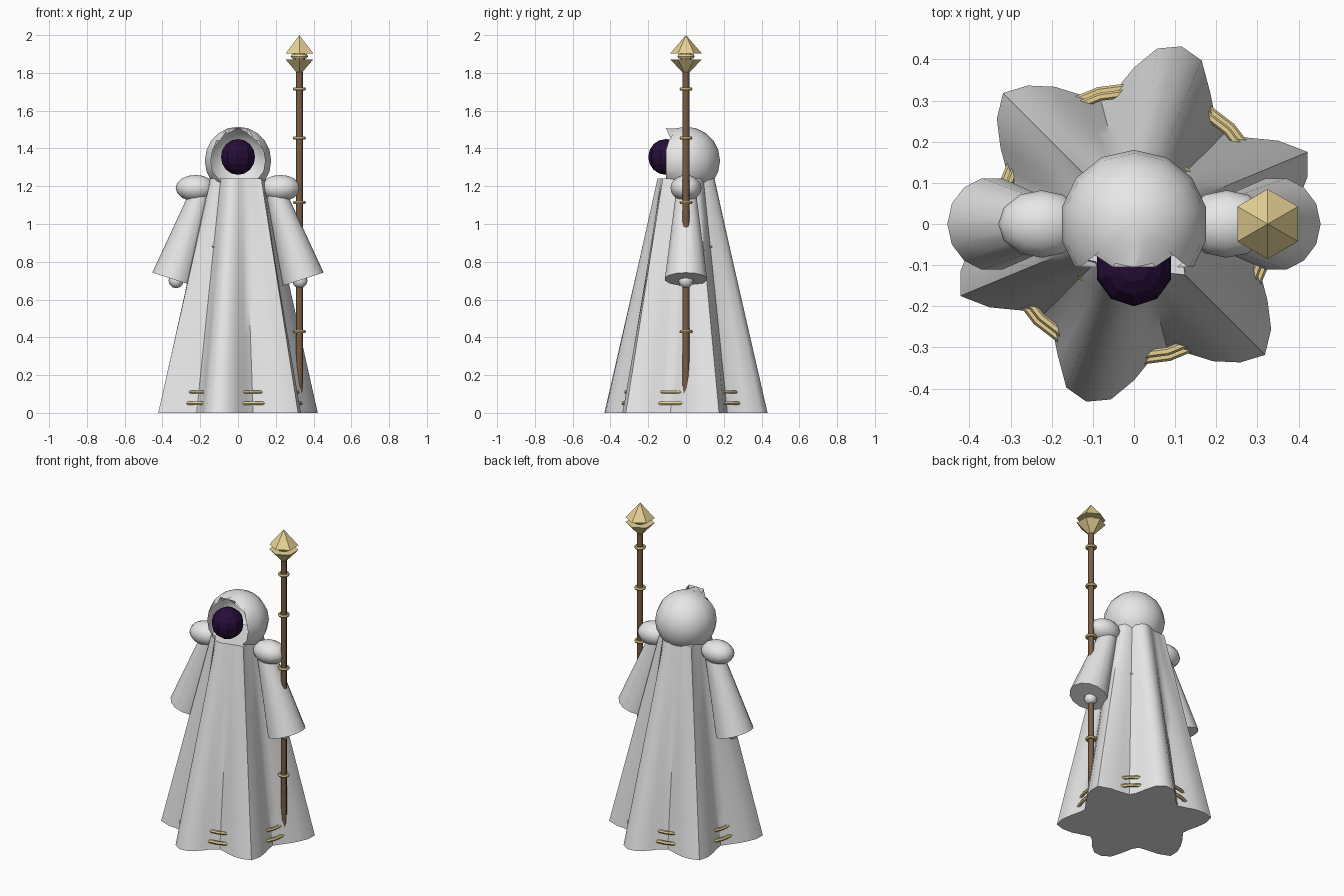
import bpy, bmesh, math
from mathutils import Vector

if "Cube" in bpy.data.objects:
    bpy.data.objects.remove(bpy.data.objects["Cube"])


def material(name, rgb):
    m = bpy.data.materials.new(name)
    m.diffuse_color = (*rgb, 1)
    m.use_nodes = True
    m.node_tree.nodes["Principled BSDF"].inputs["Base Color"].default_value = m.diffuse_color
    return m


CLOTH = material("pale_cloth", (0.8, 0.8, 0.8))
GOLD = material("gold", (0.8, 0.65, 0.3))
WOOD = material("brown_wood", (0.2, 0.11, 0.06))
DARK = material("dark_purple", (0.02, 0.004, 0.04))


def finish(name, mat, smooth=None):
    ob = bpy.context.object
    ob.name = name
    ob.data.materials.append(mat)
    if smooth:
        bpy.ops.object.shade_smooth_by_angle(angle=math.radians(smooth))
    return ob


def from_bmesh(name, bm, mat, smooth):
    me = bpy.data.meshes.new(name)
    bm.to_mesh(me)
    bm.free()
    ob = bpy.data.objects.new(name, me)
    bpy.context.collection.objects.link(ob)
    bpy.ops.object.select_all(action='DESELECT')
    bpy.context.view_layer.objects.active = ob
    ob.select_set(True)
    return finish(name, mat, smooth)


def ball(name, loc, scale, mat, seg, rings, smooth=None):
    bpy.ops.mesh.primitive_uv_sphere_add(segments=seg, ring_count=rings, radius=1, location=loc)
    bpy.context.object.scale = scale
    bpy.ops.object.transform_apply(location=False, rotation=False)
    return finish(name, mat, smooth)


def cone(name, a, b, r1, r2, mat, seg, smooth=None):
    # tapered tube from point a to point b
    a, b = Vector(a), Vector(b)
    bpy.ops.mesh.primitive_cone_add(vertices=seg, radius1=r1, radius2=r2,
                                    depth=(b - a).length, location=(a + b) / 2)
    bpy.context.object.rotation_euler = (b - a).to_track_quat('Z', 'Y').to_euler()
    return finish(name, mat, smooth)


def ring(name, loc, major, minor, seg=24):
    bpy.ops.mesh.primitive_torus_add(major_segments=seg, minor_segments=6, location=loc,
                                     major_radius=major, minor_radius=minor)
    return finish(name, GOLD, 40)


# Robe: folded hem outline (half turn, repeated) tapering to the collar
HEM = [.365, .40, .436, .457, .405, .345, .31, .325, .37, .43, .447, .43,
       .38, .33, .31, .34, .385, .424, .45, .42, .375, .335, .315, .335]
TOP = 1.24
ROWS = 6
bm = bmesh.new()
loops = []
for row in range(ROWS + 1):
    t = row / ROWS
    loop = []
    for i in range(48):
        a = math.radians(7.5 * i)
        hem = HEM[i % 24]
        top = 0.147 + 0.1 * (hem - 0.38)
        if i % 24 == 6:
            top = 0.13
        if i % 24 == 18:
            top = 0.175
        r = hem + (top - hem) * t
        loop.append(bm.verts.new((r * math.cos(a), r * math.sin(a), TOP * t)))
    loops.append(loop)
for lo, hi in zip(loops, loops[1:]):
    for i in range(48):
        j = (i + 1) % 48
        bm.faces.new((lo[i], lo[j], hi[j], hi[i]))
bm.faces.new(loops[0][::-1])
bm.faces.new(loops[-1])
from_bmesh("robe", bm, CLOTH, 40)

# Hood: sphere opened at the front, with a small peak above the face
bm = bmesh.new()
bmesh.ops.create_uvsphere(bm, u_segments=14, v_segments=10, radius=0.18)
bmesh.ops.bisect_plane(bm, geom=bm.verts[:] + bm.edges[:] + bm.faces[:],
                       plane_co=(0, -0.105, 0), plane_no=(0, -1, 0), clear_outer=True)
for v in bm.verts:
    if v.is_boundary and v.co.z > 0.08:
        if abs(v.co.x) < 0.055:
            v.co.z, v.co.y = 0.172, -0.105
        else:
            v.co.y = -0.075
bmesh.ops.translate(bm, verts=bm.verts, vec=(0, 0, 1.335))
from_bmesh("hood", bm, CLOTH, 50)

# Dark face
ball("face", (0, -0.105, 1.355), (0.095, 0.095, 0.095), DARK, 10, 8)

# Shoulders, sleeves and hands
for side, s in (("left", -1), ("right", 1)):
    ball(side + "_shoulder", (s * 0.225, 0, 1.19), (0.105, 0.082, 0.07), CLOTH, 12, 8, 50)
    cone(side + "_sleeve", (s * 0.345, 0, 0.708), (s * 0.2, 0, 1.16),
         0.114, 0.055, CLOTH, 14, 50)
    ball(side + "_hand", (s * 0.328, 0, 0.70), (0.04, 0.04, 0.04), CLOTH, 8, 6, 50)

# Gold trim, showing where the folds dip inward
ring("lower_hem_trim", (0, 0, 0.05), 0.333, 0.011)
ring("upper_hem_trim", (0, 0, 0.11), 0.320, 0.010)
ring("waist_trim", (0, 0, 0.88), 0.177, 0.012)

# Staff with bands and a split hexagonal head
SX = 0.325
cone("staff_shaft", (SX, 0, 0.05), (SX, 0, 1.84), 0.018, 0.018, WOOD, 8, 50)
for z in (0.43, 1.115, 1.455, 1.715):
    ring("staff_band", (SX, 0, z), 0.026, 0.009, 12)
cone("staff_head_lower", (SX, 0, 1.80), (SX, 0, 1.872), 0.015, 0.085, GOLD, 6)
ring("staff_head_collar", (SX, 0, 1.888), 0.033, 0.013, 12)
cone("staff_head_core", (SX, 0, 1.86), (SX, 0, 1.91), 0.03, 0.03, GOLD, 8)
cone("staff_head_tip", (SX, 0, 1.902), (SX, 0, 2.0), 0.085, 0, GOLD, 6)
